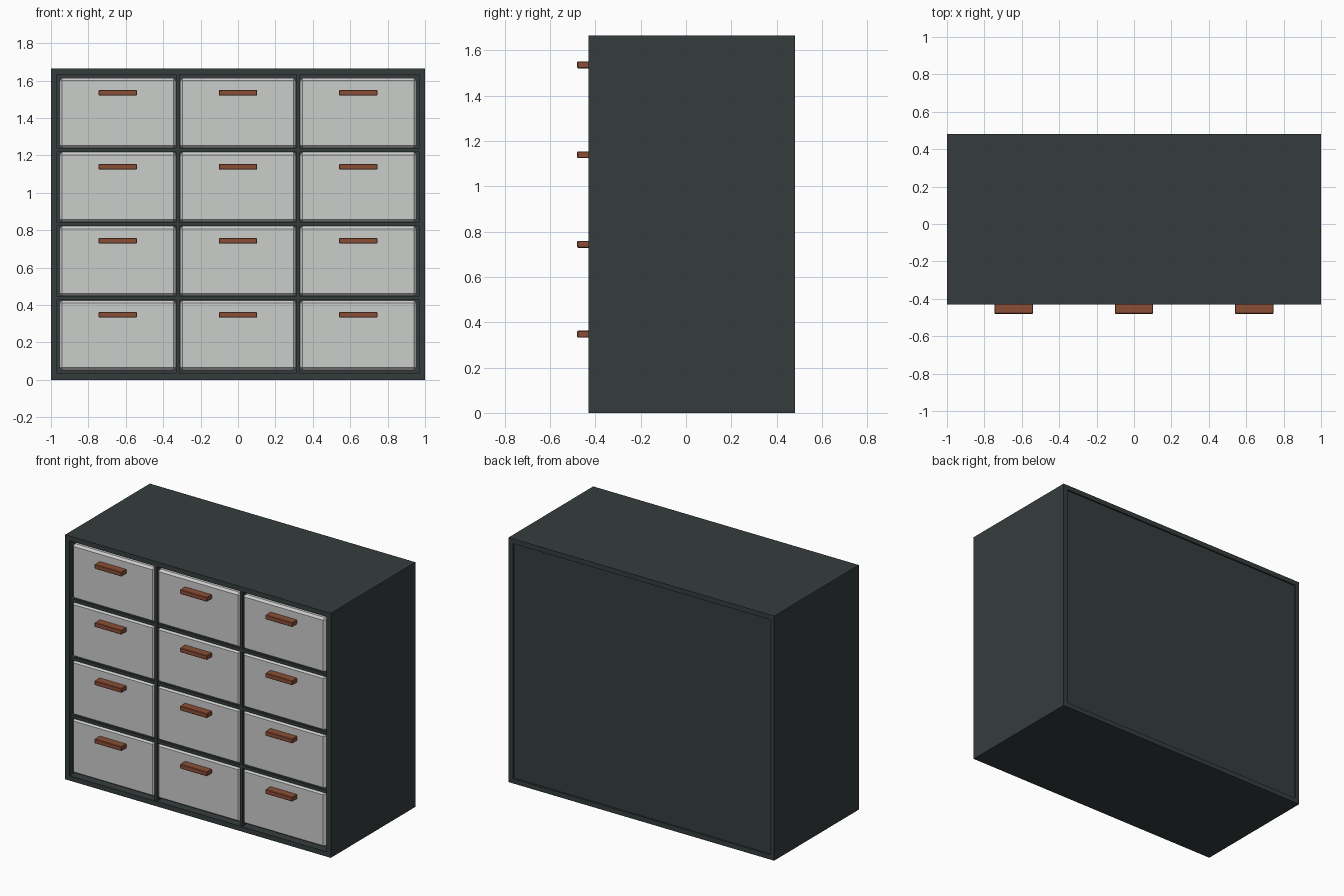
import bpy

if "Cube" in bpy.data.objects:
    bpy.data.objects.remove(bpy.data.objects["Cube"])

W, H = 2.0, 1.665          # cabinet width and height
Y0, Y1 = -0.43, 0.48       # cabinet front and back
WALL = 0.033               # board thickness of the carcass
COLS, ROWS = 3, 4
PITCH_X, PITCH_Z = 0.643, 0.396


def material(name, rgb):
    m = bpy.data.materials.new(name)
    m.diffuse_color = (*rgb, 1)
    m.use_nodes = True
    m.node_tree.nodes["Principled BSDF"].inputs["Base Color"].default_value = m.diffuse_color
    return m


charcoal = material("charcoal", (0.036, 0.046, 0.046))
light_grey = material("light grey", (0.60, 0.61, 0.60))
brown = material("brown wood", (0.26, 0.078, 0.037))


def box(name, x, y, z, mat, bevel=0.0):
    """Box from (min, max) ranges on each axis."""
    bpy.ops.mesh.primitive_cube_add(size=1, location=[sum(r) / 2 for r in (x, y, z)])
    ob = bpy.context.object
    ob.name = name
    ob.scale = [r[1] - r[0] for r in (x, y, z)]
    bpy.ops.object.transform_apply(location=False, rotation=False, scale=True)
    ob.data.materials.append(mat)
    if bevel:
        mod = ob.modifiers.new("bevel", 'BEVEL')
        mod.width = bevel
        mod.segments = 1
    return ob


# Carcass boards
depth = (Y0, Y1)
inner_x = (-W / 2 + WALL, W / 2 - WALL)
inner_z = (WALL, H - WALL)
box("left_side", (-W / 2, inner_x[0]), depth, (0, H), charcoal)
box("right_side", (inner_x[1], W / 2), depth, (0, H), charcoal)
box("top_board", inner_x, depth, (H - WALL, H), charcoal)
box("bottom_board", inner_x, depth, (0, WALL), charcoal)
box("back_panel", inner_x, (Y1 - 0.03, Y1 - 0.01), inner_z, charcoal)

# Dividers between the drawers
for i in (-0.5, 0.5):
    x = i * PITCH_X
    box("upright_divider", (x - 0.01, x + 0.01), (Y0 + 0.005, Y1 - 0.03), inner_z, charcoal)
for r in range(1, ROWS):
    z = H / 2 + (r - ROWS / 2) * PITCH_Z
    box("shelf", inner_x, (Y0 + 0.007, Y1 - 0.03), (z - 0.01, z + 0.01), charcoal)

# Drawers with chamfered fronts, each with a bar handle
for c in range(COLS):
    for r in range(ROWS):
        x = (c - 1) * PITCH_X
        z = H / 2 + (r - (ROWS - 1) / 2) * PITCH_Z
        front = Y0 + 0.004
        box("drawer", (x - 0.311, x + 0.311), (front, Y1 - 0.06),
            (z - 0.187, z + 0.187), light_grey, 0.014)
        hz = z + 0.109
        box("handle", (x - 0.102, x + 0.102), (-0.48, front + 0.002),
            (hz - 0.015, hz + 0.015), brown, 0.003)
